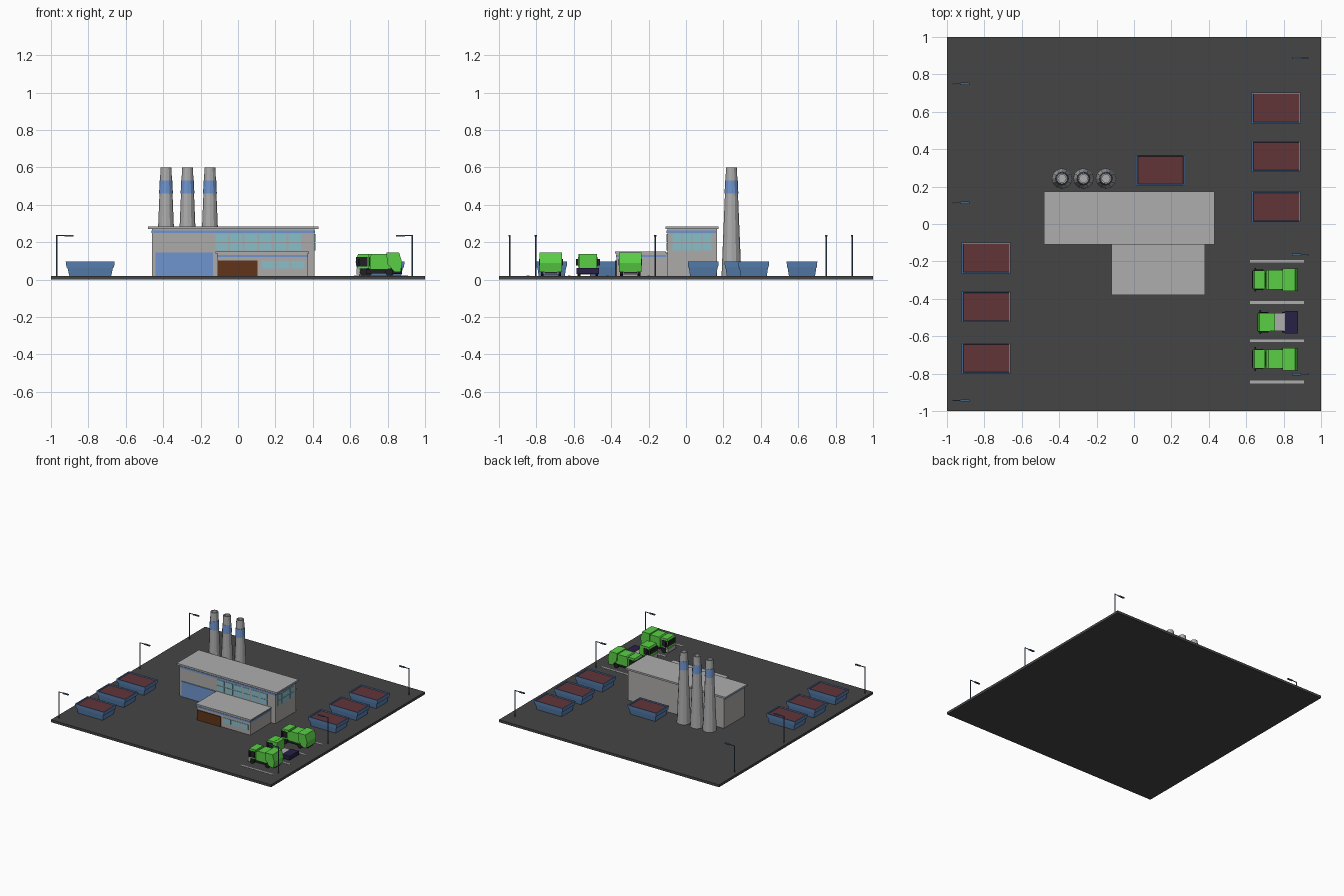
import bpy, bmesh, math
from mathutils import Matrix

if "Cube" in bpy.data.objects:
    bpy.data.objects.remove(bpy.data.objects["Cube"])

COLORS = {
    "asphalt": (0.06, 0.06, 0.06), "blue": (0.16, 0.30, 0.62), "bin_blue": (0.10, 0.22, 0.45),
    "waste": (0.12, 0.035, 0.04), "glass": (0.25, 0.52, 0.60), "brown": (0.12, 0.035, 0.01),
    "green": (0.10, 0.62, 0.06), "black": (0.015, 0.015, 0.018), "navy": (0.02, 0.015, 0.06),
    "steel": (0.07, 0.14, 0.22), "roof": (0.42, 0.42, 0.42), "wall": (0.42, 0.41, 0.40),
}
MATS = {}
for key, c in COLORS.items():
    MATS[key] = bpy.data.materials.new(key)
    MATS[key].diffuse_color = (*c, 1)


def finish(name, bm, color):
    bmesh.ops.recalc_face_normals(bm, faces=bm.faces)
    me = bpy.data.meshes.new(name)
    bm.to_mesh(me)
    bm.free()
    ob = bpy.data.objects.new(name, me)
    bpy.context.collection.objects.link(ob)
    if color:
        me.materials.append(MATS[color])
    return ob


def box(name, x0, x1, y0, y1, z0, z1, color=None):
    bm = bmesh.new()
    m = Matrix.Translation(((x0 + x1) / 2, (y0 + y1) / 2, (z0 + z1) / 2))
    bmesh.ops.create_cube(bm, size=1, matrix=m @ Matrix.Diagonal((x1 - x0, y1 - y0, z1 - z0, 1)))
    return finish(name, bm, color)


def loft(name, loops, color=None):
    # skin a stack of equal-length loops and cap both ends
    bm = bmesh.new()
    rings = [[bm.verts.new(p) for p in loop] for loop in loops]
    n = len(rings[0])
    for a, b in zip(rings, rings[1:]):
        for i in range(n):
            bm.faces.new((a[i], a[(i + 1) % n], b[(i + 1) % n], b[i]))
    bm.faces.new(rings[0])
    bm.faces.new(rings[-1])
    return finish(name, bm, color)


def circle(x, y, z, r, n=12):
    return [(x + r * math.cos(2 * math.pi * i / n), y + r * math.sin(2 * math.pi * i / n), z) for i in range(n)]


def rect(x, y, z, hx, hy):
    return [(x - hx, y - hy, z), (x + hx, y - hy, z), (x + hx, y + hy, z), (x - hx, y + hy, z)]


def side_profile(name, pts, x, y, half, color):
    # x-z outline extruded across the width
    return loft(name, [[(x + px, y + s * half, pz) for px, pz in pts] for s in (-1, 1)], color)


def wheel(name, x, y, r=0.02, w=0.014):
    loops = [[(x + a, y + s * w / 2, 0.02 + r + b) for a, b, _ in circle(0, 0, 0, r)] for s in (-1, 1)]
    loft(name, loops, "black")


# Ground slab
box("ground", -1, 1, -1, 1, 0, 0.02, "asphalt")

# Main hall
box("hall_walls", -0.46, 0.41, -0.10, 0.165, 0.02, 0.272, "wall")
box("hall_roof", -0.48, 0.43, -0.11, 0.175, 0.27, 0.284, "roof")
box("hall_stripe", -0.463, 0.413, -0.103, 0.16, 0.25, 0.264, "blue")
box("hall_gate", -0.44, -0.135, -0.108, -0.10, 0.02, 0.145, "blue")
for row in range(2):
    z = 0.155 + row * 0.047
    for i in range(6):
        x = -0.12 + i * 0.078
        box("hall_front_window", x, x + 0.066, -0.103, -0.099, z, z + 0.041, "glass")
    for i in range(4):
        y = -0.073 + i * 0.054
        box("hall_side_window", 0.409, 0.414, y, y + 0.046, z, z + 0.041, "glass")

# Office annex
box("annex_walls", -0.11, 0.372, -0.372, -0.10, 0.02, 0.142, "wall")
box("annex_roof", -0.12, 0.38, -0.38, -0.108, 0.14, 0.15, "roof")
box("annex_stripe", -0.113, 0.375, -0.375, -0.105, 0.12, 0.132, "blue")
box("annex_door", -0.108, 0.105, -0.379, -0.37, 0.02, 0.102, "brown")
for i in range(3):
    x = 0.125 + i * 0.08
    box("annex_window", x, x + 0.07, -0.375, -0.371, 0.06, 0.1, "glass")

# Chimneys with a blue band and an open top
def stack_radius(z):
    return 0.053 + (0.029 - 0.053) * (z - 0.02) / 0.58

for x in (-0.385, -0.27, -0.15):
    y = 0.243
    loft("chimney", [circle(x, y, z, r) for z, r in
                     ((0.02, stack_radius(0.02)), (0.6, stack_radius(0.6)), (0.6, 0.021), (0.56, 0.021))], "roof")
    loft("chimney_band", [circle(x, y, z, stack_radius(z) + 0.002) for z in (0.46, 0.53)], "blue")

# Waste containers
for x, y in ((0.76, 0.62), (0.76, 0.362), (0.76, 0.092), (0.142, 0.288),
             (-0.79, -0.182), (-0.79, -0.442), (-0.79, -0.718)):
    loft("container", [rect(x, y, z, hx, hy) for z, hx, hy in
                       ((0.02, 0.112, 0.07), (0.066, 0.122, 0.077), (0.066, 0.127, 0.08),
                        (0.096, 0.131, 0.082), (0.096, 0.123, 0.076), (0.082, 0.121, 0.074))], "bin_blue")
    box("container_waste", x - 0.121, x + 0.121, y - 0.074, y + 0.074, 0.078, 0.088, "waste")

# Parking lines
for y in (-0.2, -0.42, -0.625, -0.845):
    box("parking_line", 0.62, 0.91, y - 0.007, y + 0.007, 0.019, 0.022, "roof")


def chassis_and_cab(x, y, length):
    box("truck_chassis", x + 0.01, x + length, y - 0.035, y + 0.035, 0.032, 0.055, "black")
    side_profile("truck_cab", [(0.004, 0.06), (0.068, 0.06), (0.068, 0.138), (0.01, 0.138), (0.003, 0.12)],
                 x, y, 0.05, "green")
    box("truck_bumper", x, x + 0.02, y - 0.05, y + 0.05, 0.027, 0.06, "roof")
    box("windshield", x - 0.001, x + 0.004, y - 0.046, y + 0.046, 0.08, 0.122, "black")
    for s in (-1, 1):
        ys = sorted((y + s * 0.047, y + s * 0.0515))
        box("cab_window", x + 0.004, x + 0.06, *ys, 0.07, 0.122, "black")
        ys = sorted((y + s * 0.048, y + s * 0.064))
        box("mirror", x + 0.012, x + 0.02, *ys, 0.075, 0.11, "black")
        for wx in (0.037, length - 0.06):
            wheel("truck_wheel", x + wx, y + s * 0.047)


# Collection trucks
for y in (-0.298, -0.722):
    x = 0.633
    chassis_and_cab(x, y, 0.235)
    side_profile("truck_body", [(0.072, 0.055), (0.185, 0.055), (0.185, 0.136), (0.085, 0.136), (0.072, 0.125)],
                 x, y, 0.051, "green")
    side_profile("truck_hopper", [(0.165, 0.085), (0.205, 0.04), (0.236, 0.04), (0.245, 0.09), (0.228, 0.146),
                                  (0.16, 0.146)], x, y, 0.06, "green")

# Flatbed truck
fx, fy = 0.66, -0.525
chassis_and_cab(fx, fy, 0.215)
box("flatbed_cab_back", fx + 0.06, fx + 0.095, fy - 0.048, fy + 0.048, 0.055, 0.136, "green")
box("flatbed_deck", fx + 0.095, fx + 0.15, fy - 0.048, fy + 0.048, 0.045, 0.06, "roof")
box("flatbed_tray", fx + 0.148, fx + 0.218, fy - 0.06, fy + 0.06, 0.03, 0.062, "navy")

# Street lamps, arms pointing inwards
for x, y, d in ((-0.968, 0.75, 1), (-0.968, 0.113, 1), (-0.968, -0.943, 1),
                (0.932, 0.888, -1), (0.932, -0.165, -1), (0.932, -0.803, -1)):
    loft("lamp_post", [circle(x, y, z, 0.004, 8) for z in (0.02, 0.238)], "steel")
    xs = sorted((x, x + d * 0.045))
    box("lamp_arm", *xs, y - 0.002, y + 0.002, 0.233, 0.238, "steel")
    xs = sorted((x + d * 0.04, x + d * 0.088))
    box("lamp_head", *xs, y - 0.006, y + 0.006, 0.231, 0.239, "steel")

for m in bpy.data.materials:
    if m.users and not m.is_grease_pencil:
        m.use_nodes = True
        m.node_tree.nodes["Principled BSDF"].inputs["Base Color"].default_value = m.diffuse_color
